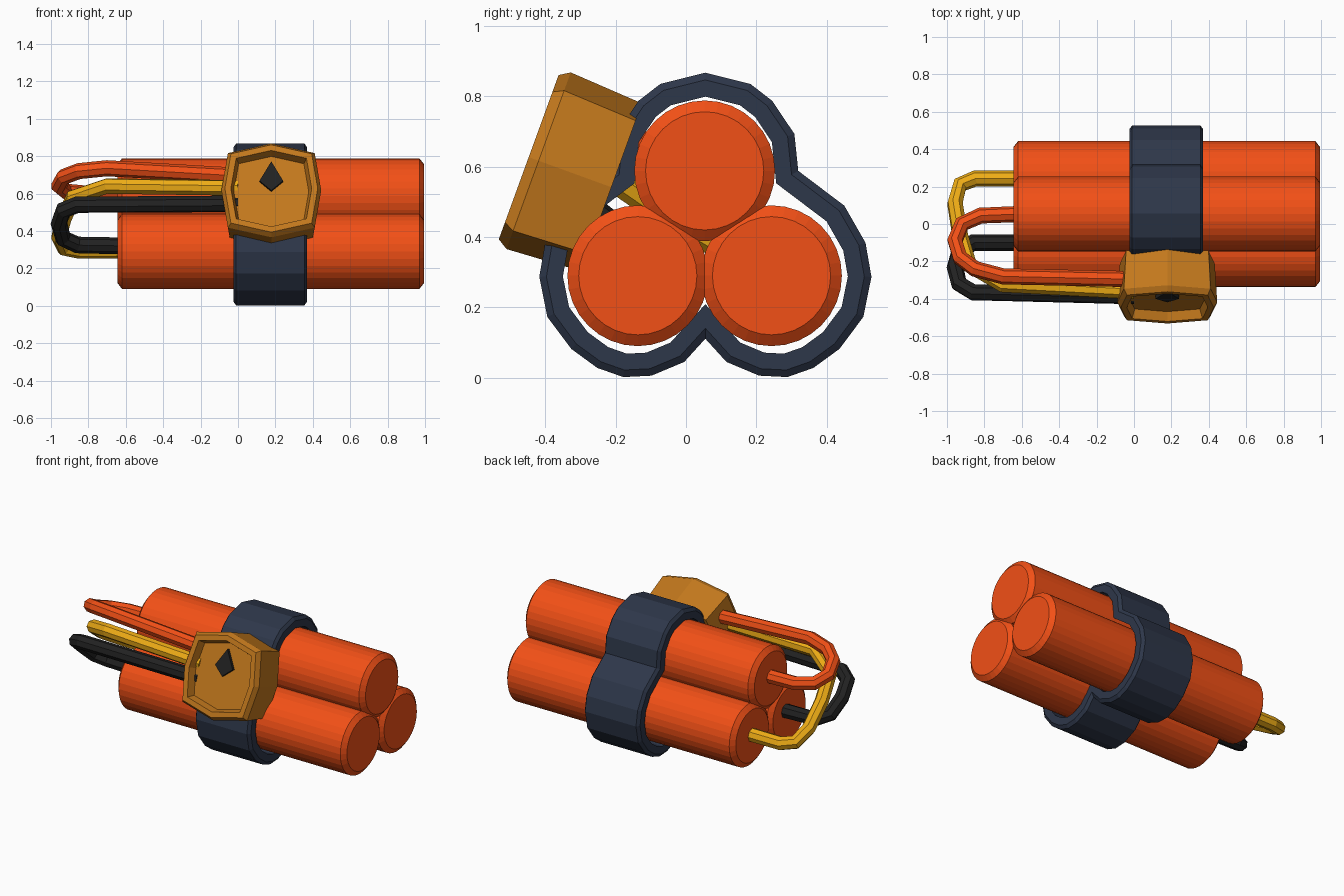
import bpy, bmesh, math
from mathutils import Vector

if "Cube" in bpy.data.objects:
    bpy.data.objects.remove(bpy.data.objects["Cube"])


def material(name, rgb):
    m = bpy.data.materials.new(name)
    m.diffuse_color = (*rgb, 1)
    m.use_nodes = True
    m.node_tree.nodes["Principled BSDF"].inputs["Base Color"].default_value = m.diffuse_color
    return m


RED = material("red", (0.89, 0.08, 0.008))
NAVY = material("navy", (0.027, 0.038, 0.068))
BRASS = material("brass", (0.55, 0.19, 0.012))
BLACK = material("black", (0.016, 0.016, 0.016))
YELLOW = material("yellow", (0.87, 0.42, 0.008))


def loft(name, rings, mat, closed=False):
    """Skin equal-sized rings; cap the ends, or join last ring to first."""
    bm = bmesh.new()
    vr = [[bm.verts.new(p) for p in ring] for ring in rings]
    n = len(vr[0])
    pairs = list(zip(vr, vr[1:])) + ([(vr[-1], vr[0])] if closed else [])
    for a, b in pairs:
        for i in range(n):
            j = (i + 1) % n
            bm.faces.new((a[i], a[j], b[j], b[i]))
    if not closed:
        bm.faces.new(vr[0])
        bm.faces.new(vr[-1])
    bmesh.ops.recalc_face_normals(bm, faces=bm.faces)
    mesh = bpy.data.meshes.new(name)
    bm.to_mesh(mesh)
    bm.free()
    mesh.materials.append(mat)
    obj = bpy.data.objects.new(name, mesh)
    bpy.context.collection.objects.link(obj)
    return obj


# Three sticks with chamfered ends
def stick(name, y, z):
    def ring(x, r):
        return [(x, y + r * math.cos(a * math.tau / 32), z + r * math.sin(a * math.tau / 32))
                for a in range(32)]
    loft(name, [ring(-0.645, 0.168), ring(-0.62, 0.2), ring(0.97, 0.2), ring(0.995, 0.168)], RED)


stick("top_stick", 0.053, 0.588)
stick("front_stick", -0.137, 0.29)
stick("back_stick", 0.243, 0.29)

# Strap following the bundle: half outline mirrored, then inset by mitred offsets
half = [(0, .867), (.128, .835), (.19, .787), (.253, .693), (.264, .588), (.395, .489),
        (.455, .384), (.472, .287), (.449, .173), (.381, .082), (.307, .028),
        (.233, .002), (.153, .006), (.06, .045), (0, .111)]
outline = [Vector((0.055 + d, z)) for d, z in half]
outline += [Vector((0.055 - d, z)) for d, z in half[-2:0:-1]]


def inset(points, t):
    out = []
    for i, p in enumerate(points):
        e1 = (p - points[i - 1]).normalized()
        e2 = (points[(i + 1) % len(points)] - p).normalized()
        n1, n2 = Vector((e1.y, -e1.x)), Vector((e2.y, -e2.x))
        m = (n1 + n2).normalized()
        out.append(p + m * t / m.dot(n1))
    return out


section = [(-0.025, .066), (-0.025, .02), (-0.01, 0), (0.355, 0), (0.37, .02), (0.37, .066)]
loft("strap", [[(x, p.x, p.y) for p in inset(outline, t)] for x, t in section], NAVY, closed=True)

# Clock: bulged square case with recessed dial, tilted back 20 degrees
TILT = math.radians(20)
UP = Vector((0, math.sin(TILT), math.cos(TILT)))
OUT = Vector((0, -math.cos(TILT), math.sin(TILT)))
CENTRE = Vector((0.178, -0.447, 0.627))
RIGHT = Vector((1, 0, 0))


def on_clock(points, scale, depth):
    return [CENTRE + RIGHT * u * scale + UP * v * scale + OUT * depth for u, v in points]


case = [(0, .267), (.232, .212), (.267, 0), (.232, -.212),
        (0, -.267), (-.232, -.212), (-.267, 0), (-.232, .212)]
loft("clock_case", [on_clock(case, s, d) for s, d in
     [(.95, -.25), (1, -.03), (.93, 0), (.81, 0), (.75, -.05)]], BRASS)
hand = [(0, .165), (.063, .055), (0, 0), (-.063, .055)]
loft("clock_hand", [on_clock(hand, 1, -.055), on_clock(hand, 1, -.03)], BLACK)


# Wires looping from the stick ends to the clock
def wire(name, path, radius, mat):
    cu = bpy.data.curves.new(name, 'CURVE')
    cu.dimensions = '3D'
    cu.bevel_depth = radius
    cu.bevel_resolution = 2
    cu.use_fill_caps = True
    sp = cu.splines.new('POLY')
    sp.points.add(len(path) - 1)
    for pt, co in zip(sp.points, path):
        pt.co = (*co, 1)
    tmp = bpy.data.objects.new(name + "_path", cu)
    bpy.context.collection.objects.link(tmp)
    bpy.context.view_layer.update()
    mesh = bpy.data.meshes.new_from_object(
        tmp.evaluated_get(bpy.context.evaluated_depsgraph_get()))
    bpy.data.objects.remove(tmp)
    for f in mesh.polygons:
        f.use_smooth = False
    mesh.materials.clear()
    mesh.materials.append(mat)
    bpy.context.collection.objects.link(bpy.data.objects.new(name, mesh))


wire("black_wire", [(-.62, -.10, .32), (-.86, -.10, .325), (-.935, -.145, .36), (-.957, -.23, .44),
                    (-.935, -.32, .51), (-.86, -.365, .54), (0, -.385, .545)], .045, BLACK)
wire("yellow_wire", [(-.62, .243, .295), (-.85, .243, .295), (-.93, .21, .31), (-.957, .11, .37),
                     (-.93, -.06, .47), (-.88, -.22, .58), (-.70, -.325, .64),
                     (0, -.36, .63)], .043, YELLOW)
wire("red_wire", [(-.62, .053, .60), (-.82, .045, .60), (-.92, 0, .61), (-.957, -.09, .64),
                  (-.93, -.18, .69), (-.85, -.24, .72), (-.70, -.28, .735),
                  (0, -.295, .695)], .043, RED)
